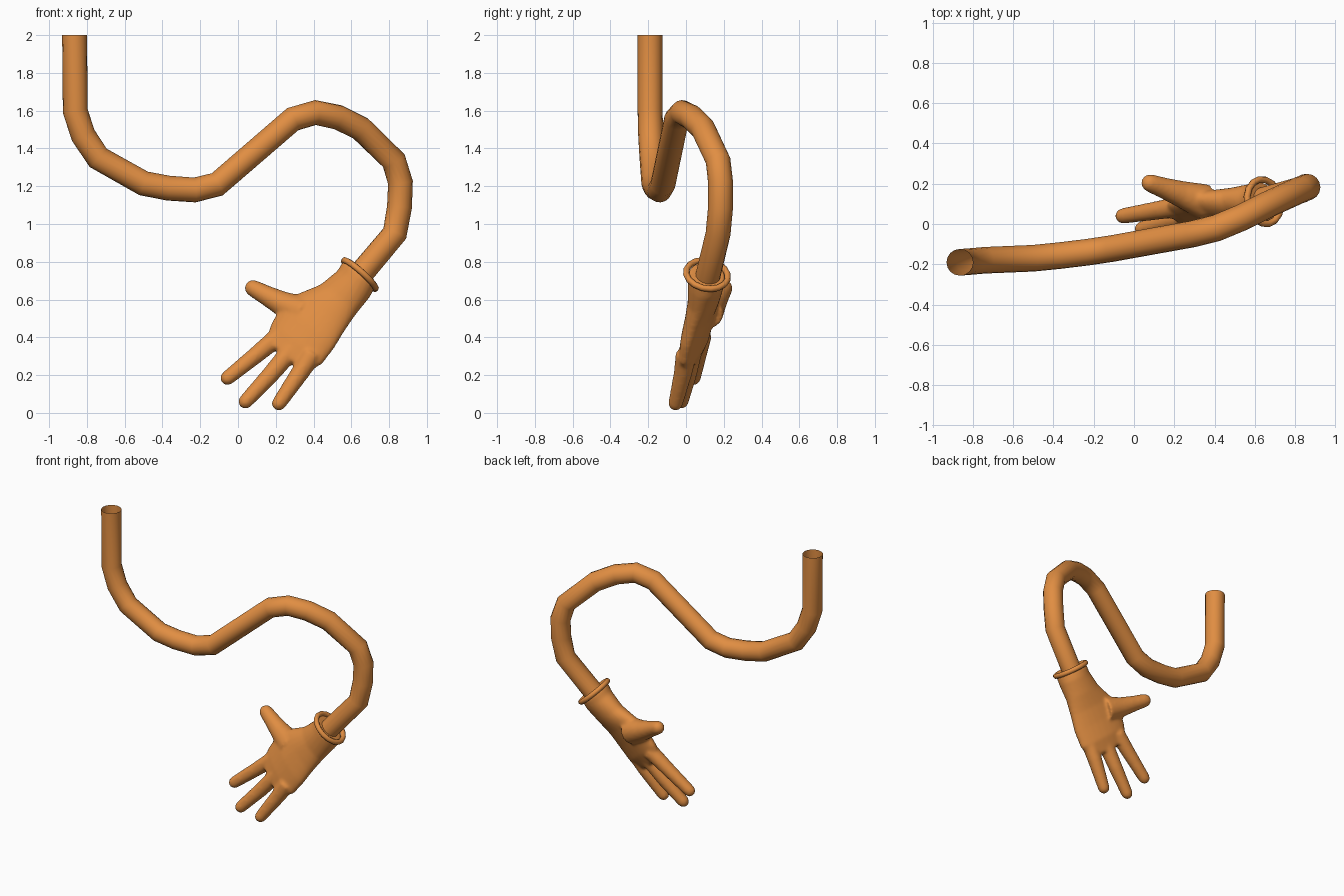
import bpy, bmesh, math
from mathutils import Vector

if "Cube" in bpy.data.objects:
    bpy.data.objects.remove(bpy.data.objects["Cube"])

orange = bpy.data.materials.new("orange")
orange.diffuse_color = (0.75, 0.27, 0.055, 1)
orange.use_nodes = True
orange.node_tree.nodes["Principled BSDF"].inputs["Base Color"].default_value = orange.diffuse_color

# Hand frame: along the hand, across the palm, out of the palm
ALONG = Vector((-0.66, -0.15, -0.735)).normalized()
ACROSS = Vector((-0.73, 0.34, 0.58))
ACROSS = (ACROSS - ALONG * ACROSS.dot(ALONG)).normalized()
OUT = ACROSS.cross(ALONG)


def loft(bm, sections, u, v, sides=16):
    """Closed body through elliptical sections (centre, half width, half depth)."""
    rings = []
    for c, a, b in sections:
        rings.append([bm.verts.new(Vector(c)
                      + u * a * math.cos(2 * math.pi * i / sides)
                      + v * b * math.sin(2 * math.pi * i / sides))
                      for i in range(sides)])
    for r, s in zip(rings, rings[1:]):
        for i in range(sides):
            j = (i + 1) % sides
            bm.faces.new((r[i], r[j], s[j], s[i]))
    bm.faces.new(rings[0][::-1])
    bm.faces.new(rings[-1])


def digit(bm, points):
    """Finger through (centre, radius) points with a rounded tip."""
    pts = [(Vector(p), r) for p, r in points]
    d = (pts[-1][0] - pts[0][0]).normalized()
    tip, r = pts[-1]
    pts += [(tip + d * r * math.sin(t), r * math.cos(t)) for t in (0.5, 0.95, 1.35)]
    u = d.cross(OUT).normalized()
    loft(bm, [(p, r, r) for p, r in pts], u, d.cross(u))


# Arm: open round hose following a bent path
path = [(-0.865, -0.19, 2.0), (-0.862, -0.19, 1.6), (-0.82, -0.187, 1.47),
        (-0.74, -0.18, 1.35), (-0.50, -0.17, 1.215), (-0.37, -0.157, 1.19),
        (-0.23, -0.14, 1.18), (-0.11, -0.122, 1.21), (0.29, -0.05, 1.555),
        (0.41, -0.02, 1.59), (0.53, 0.03, 1.565), (0.65, 0.09, 1.505),
        (0.825, 0.17, 1.335), (0.86, 0.183, 1.22), (0.855, 0.183, 1.09),
        (0.83, 0.17, 0.95), (0.62, 0.11, 0.70)]
cu = bpy.data.curves.new("arm", 'CURVE')
cu.dimensions = '3D'
cu.bevel_depth = 0.066
cu.bevel_resolution = 6
cu.use_fill_caps = False
sp = cu.splines.new('POLY')
sp.points.add(len(path) - 1)
for p, co in zip(sp.points, path):
    p.co = (*co, 1)
cu.materials.append(orange)
arm = bpy.data.objects.new("arm", cu)
bpy.context.collection.objects.link(arm)
bpy.context.view_layer.objects.active = arm
arm.select_set(True)
bpy.ops.object.convert(target='MESH')
bpy.ops.object.shade_smooth_by_angle(angle=math.radians(40))

# Hand: palm, three fingers and thumb fused into one smooth skin
bm = bmesh.new()
loft(bm, [((0.64, 0.11, 0.73), 0.112, 0.10),
          ((0.61, 0.105, 0.68), 0.113, 0.095),
          ((0.53, 0.095, 0.60), 0.128, 0.08),
          ((0.445, 0.08, 0.535), 0.165, 0.07),
          ((0.37, 0.062, 0.455), 0.19, 0.066),
          ((0.31, 0.045, 0.365), 0.183, 0.06),
          ((0.25, 0.03, 0.295), 0.14, 0.042)], ACROSS, OUT, 24)
digit(bm, [((0.22, 0.085, 0.41), 0.052), ((0.10, 0.065, 0.31), 0.046), ((-0.055, 0.04, 0.185), 0.039)])
digit(bm, [((0.28, 0.035, 0.33), 0.052), ((0.17, 0.01, 0.20), 0.047), ((0.04, -0.025, 0.06), 0.039)])
digit(bm, [((0.39, 0.0, 0.31), 0.056), ((0.33, -0.015, 0.215), 0.049), ((0.217, -0.055, 0.05), 0.039)])
digit(bm, [((0.35, 0.11, 0.53), 0.09), ((0.23, 0.15, 0.58), 0.066),
           ((0.15, 0.178, 0.622), 0.053), ((0.08, 0.203, 0.66), 0.045)])
bmesh.ops.recalc_face_normals(bm, faces=bm.faces)
me = bpy.data.meshes.new("hand")
bm.to_mesh(me)
bm.free()
me.materials.append(orange)
hand = bpy.data.objects.new("hand", me)
bpy.context.collection.objects.link(hand)
rm = hand.modifiers.new("fuse", 'REMESH')
rm.mode = 'VOXEL'
rm.voxel_size = 0.01
rm.use_smooth_shade = True
sm = hand.modifiers.new("soften", 'SMOOTH')
sm.factor = 0.5
sm.iterations = 8

# Cuff: rolled rim around the wrist
bpy.ops.mesh.primitive_torus_add(major_radius=0.112, minor_radius=0.017,
                                 major_segments=16, minor_segments=8,
                                 location=(0.645, 0.111, 0.732),
                                 rotation=ALONG.to_track_quat('Z', 'Y').to_euler())
cuff = bpy.context.object
cuff.name = "cuff"
cuff.data.materials.append(orange)
bpy.ops.object.shade_smooth_by_angle(angle=math.radians(60))
